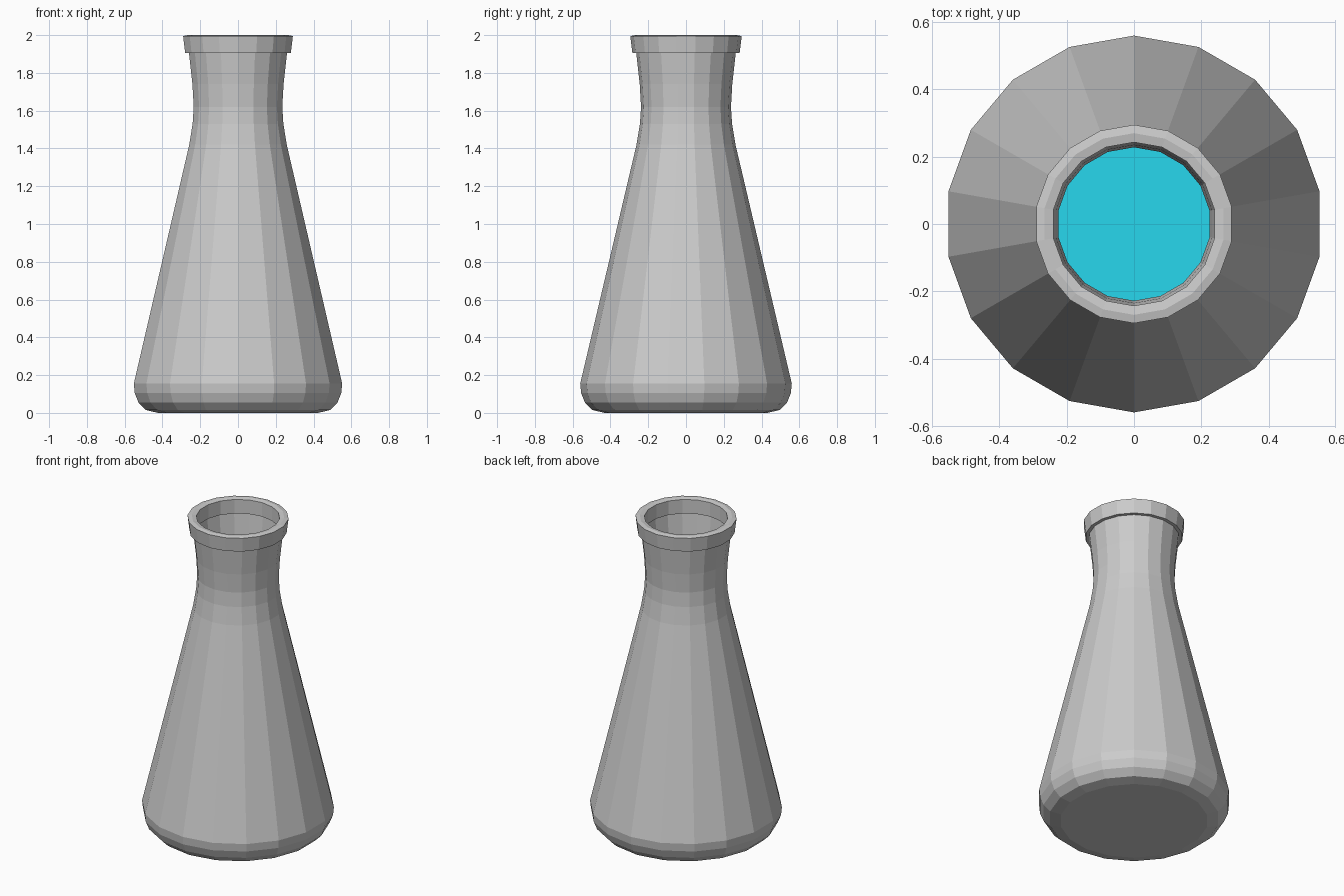
import bpy, bmesh, math

if "Cube" in bpy.data.objects:
    bpy.data.objects.remove(bpy.data.objects["Cube"])

SIDES = 18


def lathe(name, profile, closed=False):
    """Spin (radius, z) points round z; an open profile gets its ends capped."""
    bm = bmesh.new()
    rings = []
    for r, z in profile:
        ring = []
        for i in range(SIDES):
            a = math.pi / 2 + 2 * math.pi * i / SIDES
            ring.append(bm.verts.new((r * math.cos(a), r * math.sin(a), z)))
        rings.append(ring)
    pairs = list(zip(rings, rings[1:]))
    if closed:
        pairs.append((rings[-1], rings[0]))
    for lo, hi in pairs:
        for i in range(SIDES):
            j = (i + 1) % SIDES
            bm.faces.new((lo[i], lo[j], hi[j], hi[i]))
    if not closed:
        bm.faces.new(rings[0][::-1])
        bm.faces.new(rings[-1])
    bmesh.ops.recalc_face_normals(bm, faces=bm.faces)
    mesh = bpy.data.meshes.new(name)
    bm.to_mesh(mesh)
    bm.free()
    ob = bpy.data.objects.new(name, mesh)
    bpy.context.collection.objects.link(ob)
    return ob


# Glass body: outer wall going up, then the thin inner wall coming back down
WALL = 0.01
outer = [(0.43, 0), (0.495, 0.015), (0.535, 0.055), (0.555, 0.105), (0.56, 0.155),
         (0.262, 1.42), (0.244, 1.53), (0.238, 1.62), (0.245, 1.74), (0.264, 1.91)]
inner = [(r - WALL, max(z, WALL)) for r, z in reversed(outer)]
lathe("flask_body", outer + inner)

# Lip: flared collar round the mouth
lip = [(0.284, 1.905), (0.295, 1.995), (0.27, 2.0), (0.243, 1.995), (0.243, 1.905)]
lathe("flask_lip", lip, closed=True)

# Liquid: fills the lower part of the flask, just inside the glass
LEVEL = 0.9
GAP = 0.014
slope = (0.262 - 0.56) / (1.42 - 0.155)
fill = [(r - GAP, z + GAP) for r, z in outer[:5]]
fill.append((0.56 + slope * (LEVEL - 0.155) - GAP, LEVEL))
liquid = lathe("liquid", fill)
mat = bpy.data.materials.new("cyan_liquid")
mat.diffuse_color = (0.02, 0.68, 0.85, 1)
mat.use_nodes = True
mat.node_tree.nodes["Principled BSDF"].inputs["Base Color"].default_value = mat.diffuse_color
liquid.data.materials.append(mat)
